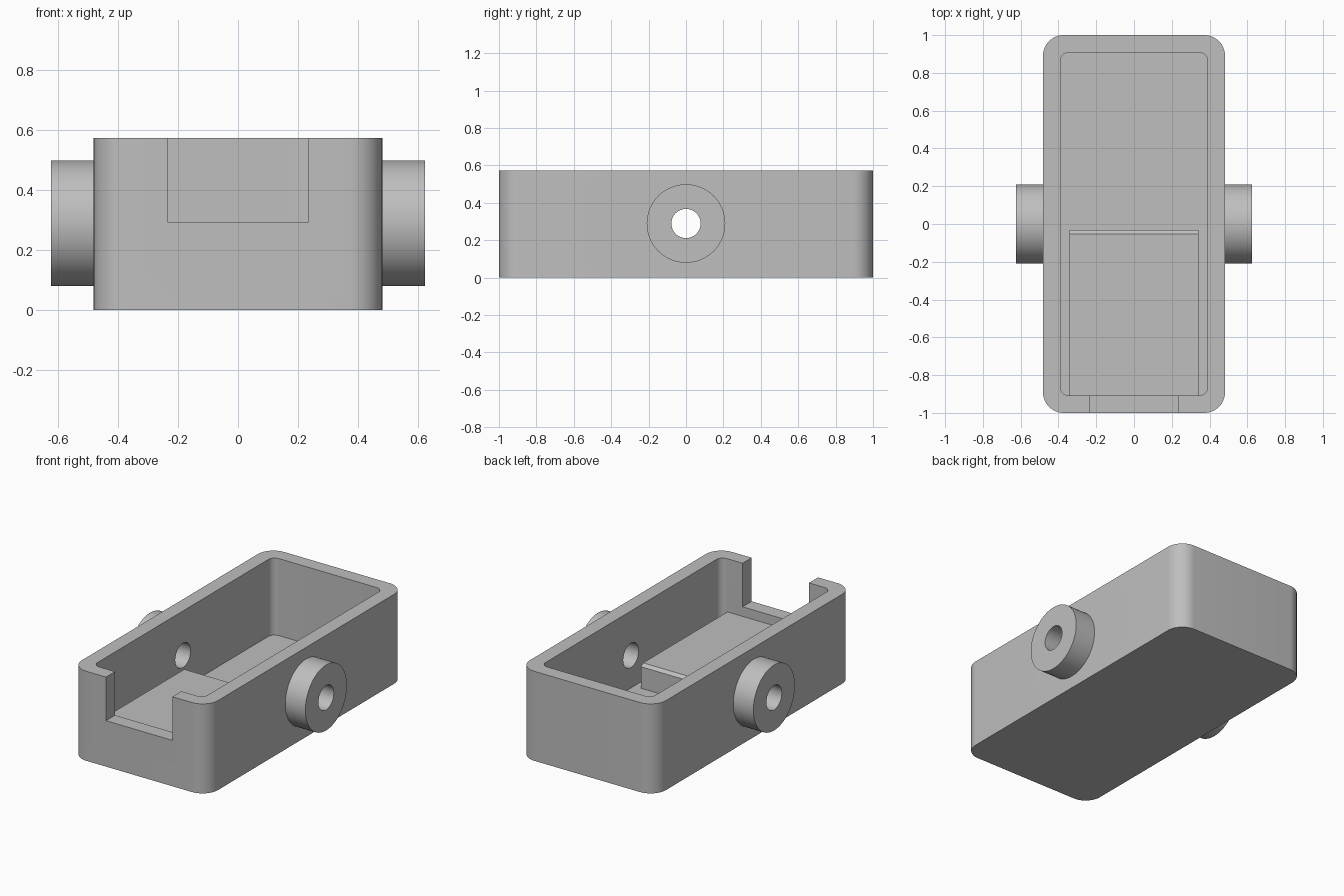
import bpy, bmesh, math
from mathutils import Matrix

if "Cube" in bpy.data.objects:
    bpy.data.objects.remove(bpy.data.objects["Cube"], do_unlink=True)

# Main dimensions
HALF_W, HALF_L, HEIGHT = 0.482, 1.0, 0.573
WALL, FLOOR = 0.092, 0.08
AXLE_Z = 0.289

grey = bpy.data.materials.new("light grey plastic")
grey.use_nodes = True
grey.diffuse_color = (0.52, 0.52, 0.52, 1)
grey.node_tree.nodes["Principled BSDF"].inputs["Base Color"].default_value = (0.52, 0.52, 0.52, 1)


def finish(name, bm):
    bmesh.ops.recalc_face_normals(bm, faces=bm.faces)
    mesh = bpy.data.meshes.new(name)
    bm.to_mesh(mesh)
    bm.free()
    mesh.materials.append(grey)
    obj = bpy.data.objects.new(name, mesh)
    bpy.context.collection.objects.link(obj)
    return obj


def box(name, x, y, z, radius=0):
    """Box spanning three (low, high) ranges, with optional rounded upright edges."""
    bm = bmesh.new()
    bmesh.ops.create_cube(bm, size=1)
    for v in bm.verts:
        v.co = [r[0] if c < 0 else r[1] for c, r in zip(v.co, (x, y, z))]
    if radius:
        upright = [e for e in bm.edges
                   if abs(e.verts[0].co.z - e.verts[1].co.z) > 0.01]
        bmesh.ops.bevel(bm, geom=upright, offset=radius, segments=12,
                        profile=0.5, affect='EDGES')
    return finish(name, bm)


def rod(name, radius, x0, x1):
    """Cylinder along x at axle height."""
    bm = bmesh.new()
    place = Matrix.Translation(((x0 + x1) / 2, 0, AXLE_Z)) @ Matrix.Rotation(math.pi / 2, 4, 'Y')
    bmesh.ops.create_cone(bm, cap_ends=True, segments=64, radius1=radius,
                          radius2=radius, depth=abs(x1 - x0), matrix=place)
    return finish(name, bm)


def combine(target, tool, operation):
    mod = target.modifiers.new(operation.lower(), 'BOOLEAN')
    mod.operation, mod.solver, mod.object = operation, 'EXACT', tool
    with bpy.context.temp_override(object=target, active_object=target):
        bpy.ops.object.modifier_apply(modifier=mod.name)
    bpy.data.objects.remove(tool, do_unlink=True)


# Outer shell with a round boss on each side
body = box("open_tray_body", (-HALF_W, HALF_W), (-HALF_L, HALF_L), (0, HEIGHT), 0.11)
for side in (-1, 1):
    combine(body, rod("side_boss", 0.21, side * 0.44, side * 0.624), 'UNION')

# Cavity and front notch
in_w, in_l = HALF_W - WALL, HALF_L - WALL
combine(body, box("cavity", (-in_w, in_w), (-in_l, in_l), (FLOOR, 1), 0.045), 'DIFFERENCE')
combine(body, box("front_notch", (-0.235, 0.235), (-1.1, -0.8), (0.294, 1)), 'DIFFERENCE')

# Raised platform in the front half, then the axle hole through everything
combine(body, box("inner_platform", (-0.342, 0.342), (-0.95, -0.031), (0.04, 0.233)), 'UNION')
combine(body, rod("axle_hole", 0.078, -0.8, 0.8), 'DIFFERENCE')

# Smooth curves, crisp edges
bpy.ops.object.select_all(action='DESELECT')
body.select_set(True)
bpy.context.view_layer.objects.active = body
bpy.ops.object.shade_smooth_by_angle(angle=math.radians(30))
